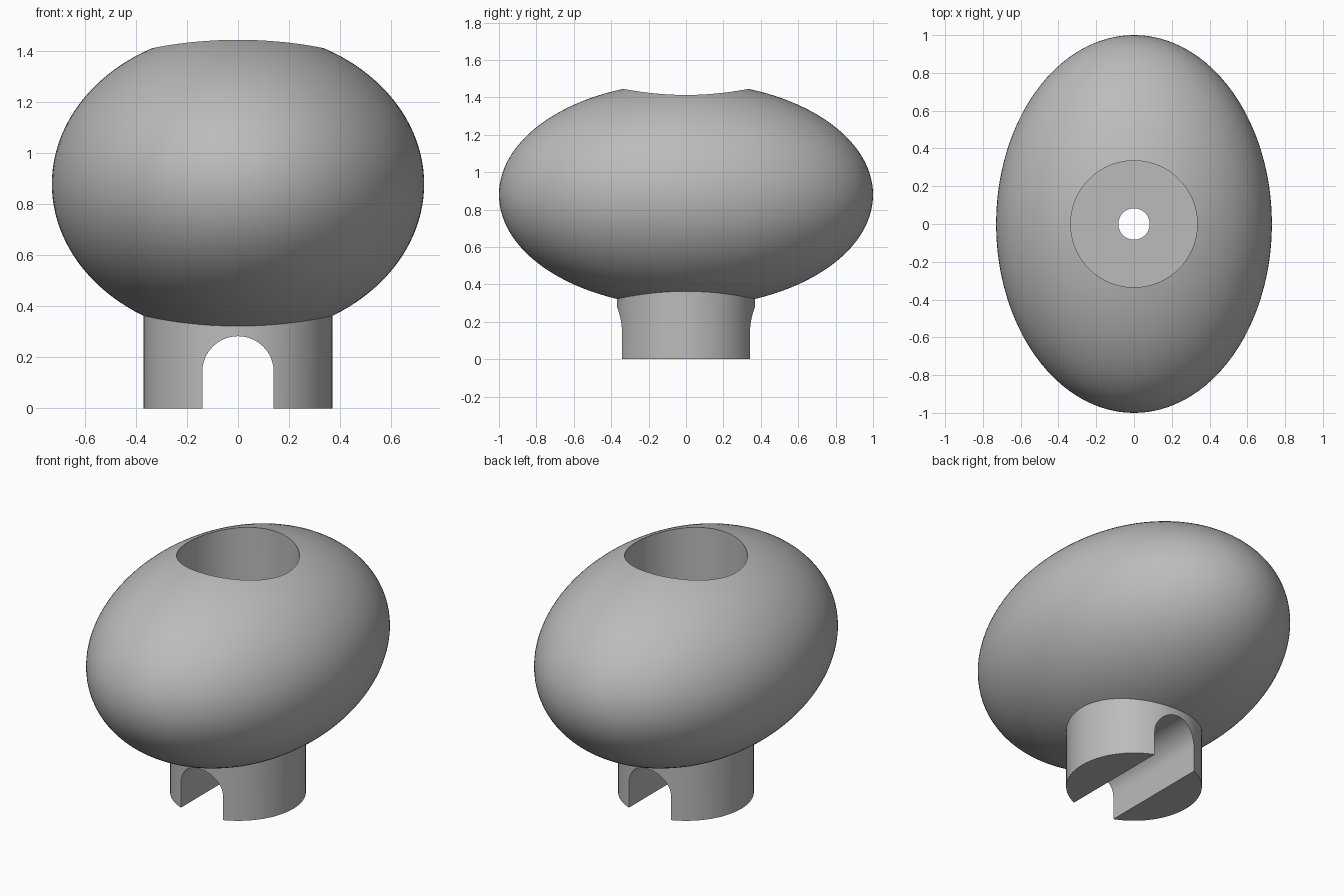
import bpy
import math

if "Cube" in bpy.data.objects:
    bpy.data.objects.remove(bpy.data.objects["Cube"])

grey = bpy.data.materials.new("mid_grey")
grey.diffuse_color = (0.5, 0.5, 0.5, 1)
grey.use_nodes = True
grey.node_tree.nodes["Principled BSDF"].inputs["Base Color"].default_value = grey.diffuse_color


def cylinder(name, radius, z0, z1, sides=96):
    bpy.ops.mesh.primitive_cylinder_add(vertices=sides, radius=radius, depth=z1 - z0,
                                        location=(0, 0, (z0 + z1) / 2))
    ob = bpy.context.object
    ob.name = name
    return ob


def combine(target, other, operation):
    mod = target.modifiers.new(operation.lower(), 'BOOLEAN')
    mod.operation = operation
    mod.solver = 'EXACT'
    mod.object = other
    bpy.context.view_layer.objects.active = target
    bpy.ops.object.modifier_apply(modifier=mod.name)
    bpy.data.objects.remove(other, do_unlink=True)


# Egg-shaped body
bpy.ops.mesh.primitive_uv_sphere_add(segments=128, ring_count=64, radius=1, location=(0, 0, 0.88))
knob = bpy.context.object
knob.name = "knob_body_with_stem"
knob.scale = (0.73, 1.0, 0.60)
bpy.ops.object.transform_apply(location=True, rotation=True, scale=True)

# Round stem, then the wide recess and the narrow bolt hole
combine(knob, cylinder("stem", 0.37, 0.0, 0.5), 'UNION')
combine(knob, cylinder("recess", 0.335, 0.6, 1.8), 'DIFFERENCE')
combine(knob, cylinder("bolt_hole", 0.083, 0.15, 0.9, 48), 'DIFFERENCE')

# Arched slot running front to back through the stem
half, spring = 0.14, 0.143
outline = [(-half, -0.2), (half, -0.2)]
outline += [(half * math.cos(math.pi * i / 32), spring + half * math.sin(math.pi * i / 32))
            for i in range(33)]
n = len(outline)
verts = [(x, y, z) for y in (-0.6, 0.6) for x, z in outline]
faces = [tuple(range(n)), tuple(reversed(range(n, 2 * n)))]
faces += [(i, i + n, (i + 1) % n + n, (i + 1) % n) for i in range(n)]
mesh = bpy.data.meshes.new("slot")
mesh.from_pydata(verts, [], faces)
slot = bpy.data.objects.new("slot", mesh)
bpy.context.collection.objects.link(slot)
combine(knob, slot, 'DIFFERENCE')

# Smooth finish with crisp rims
knob.data.materials.clear()
knob.data.materials.append(grey)
bpy.ops.object.select_all(action='DESELECT')
knob.select_set(True)
bpy.context.view_layer.objects.active = knob
bpy.ops.object.shade_smooth_by_angle(angle=math.radians(30))
